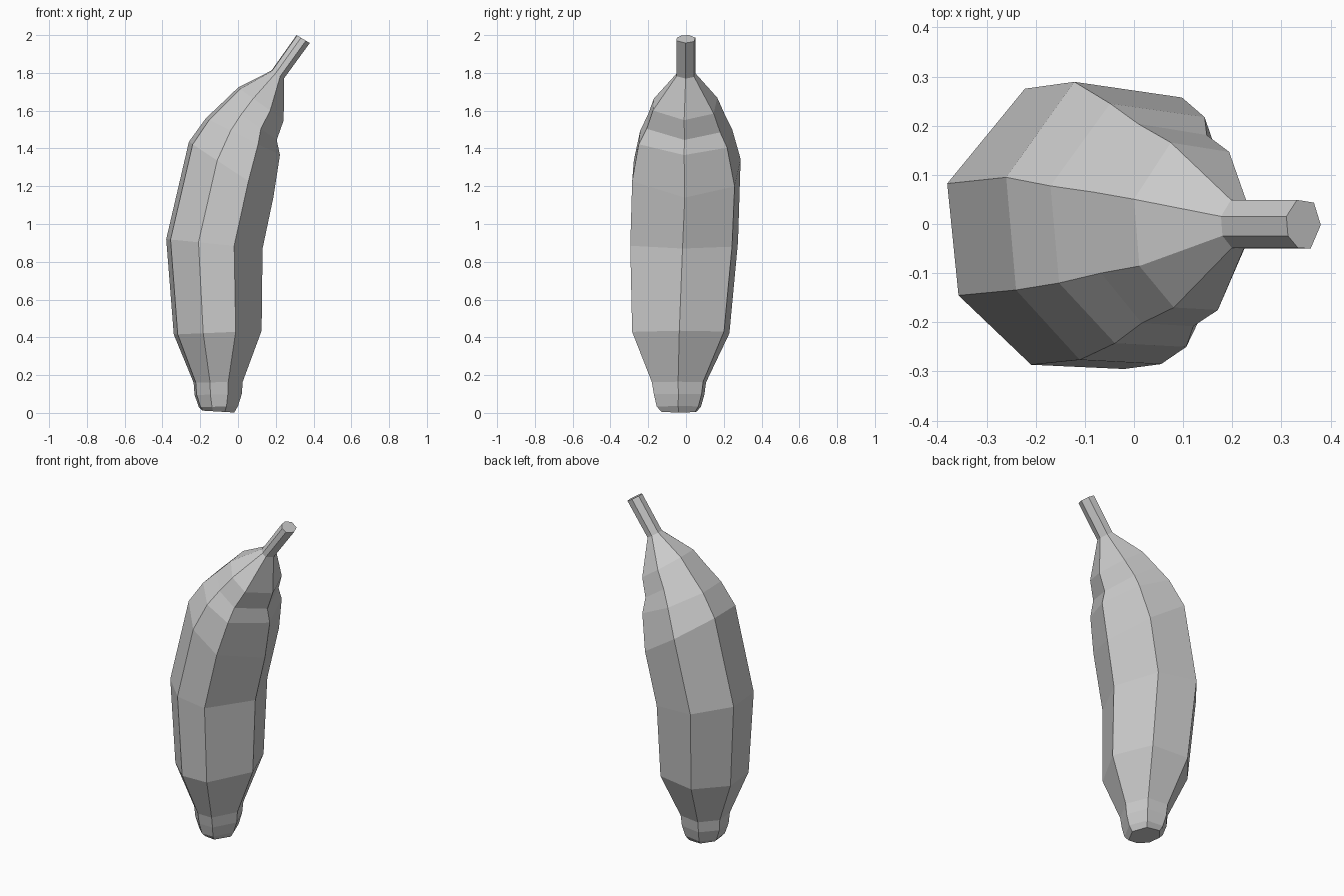
import bpy, bmesh

# seven-sided cross-section: (across, depth), each roughly -1..1
SECTION = [(-1, .31), (-.91, -.48), (-.33, -.97), (.41, -1),
           (1, -.04), (.6, .87), (-.38, .98)]

# rings from blossom end to stem tip:
# left x, left z, right x, right z, y centre, y half-depth
RINGS = [
    (-.190, .012, -.020, .002, -.035, .095),
    (-.207, .030, .000, .036, -.037, .118),
    (-.230, .095, .020, .100, -.035, .135),
    (-.235, .160, .025, .165, -.036, .145),
    (-.340, .415, .125, .435, -.025, .260),
    (-.380, .920, .130, .870, -.007, .288),
    (-.260, 1.435, .187, 1.140, .005, .290),
    (-.170, 1.560, .222, 1.365, .000, .250),
    (-.080, 1.645, .205, 1.445, .000, .208),
    (.000, 1.722, .242, 1.550, -.003, .172),
    (.177, 1.812, .243, 1.770, .000, .050),
    (.310, 2.000, .380, 1.958, .000, .050),
]

bm = bmesh.new()
loops = []
for xl, zl, xr, zr, yc, yh in RINGS:
    loops.append([bm.verts.new((xl + (xr - xl) * (u + 1) / 2,
                                yc + yh * v,
                                zl + (zr - zl) * (u + 1) / 2))
                  for u, v in SECTION])

# peel sides and stem
n = len(SECTION)
for a, b in zip(loops, loops[1:]):
    for i in range(n):
        j = (i + 1) % n
        bm.faces.new((a[i], a[j], b[j], b[i]))

# end caps
bm.faces.new(loops[0][::-1])
bm.faces.new(loops[-1])
bmesh.ops.recalc_face_normals(bm, faces=bm.faces)

mesh = bpy.data.meshes.new("banana")
bm.to_mesh(mesh)
bm.free()
bpy.context.collection.objects.link(bpy.data.objects.new("banana", mesh))
